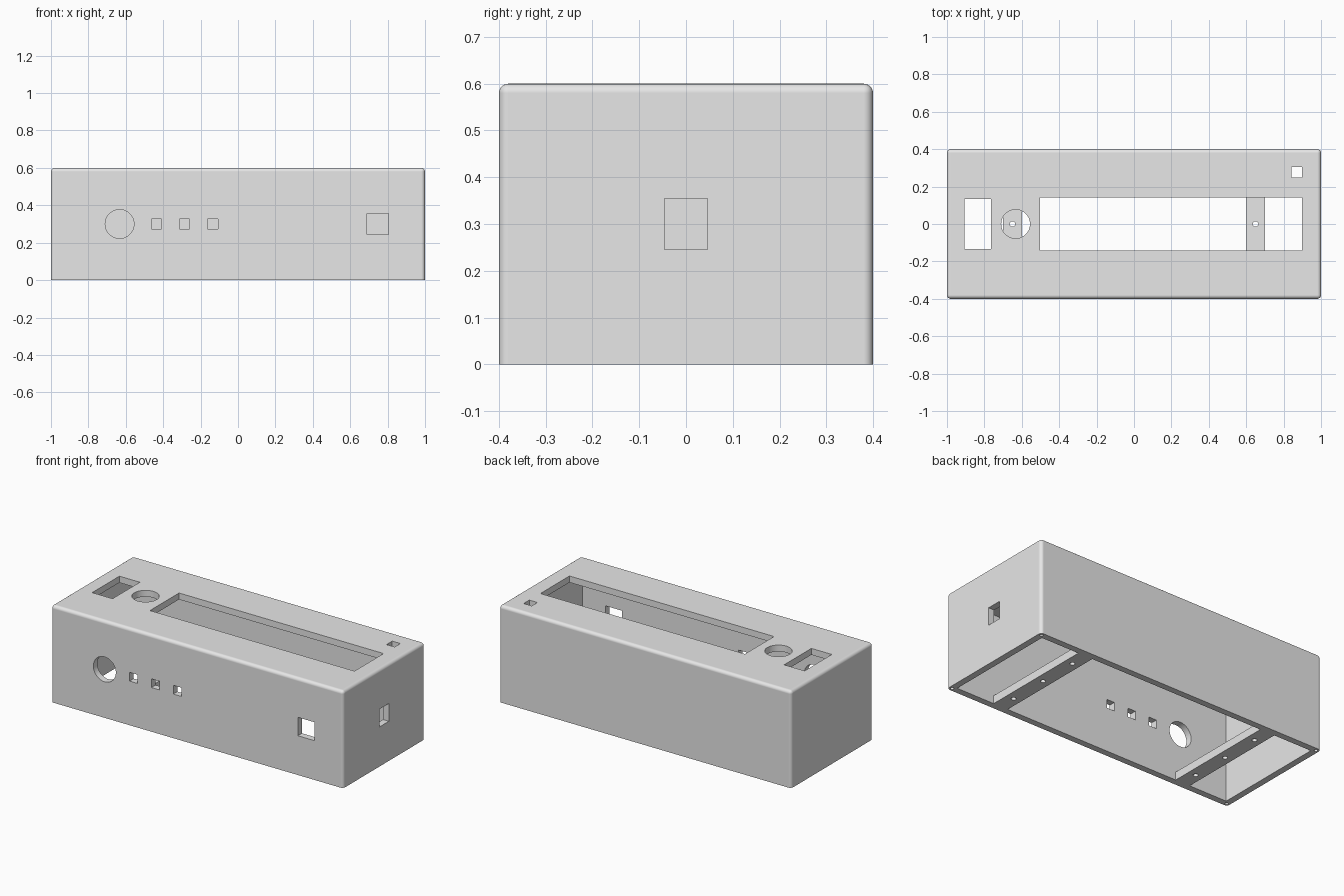
import bpy
import bmesh
import math
from mathutils import Matrix, Vector

old = bpy.data.objects.get("Cube")
if old:
    bpy.data.objects.remove(old, do_unlink=True)

LENGTH, WIDTH, HEIGHT = 2.0, 0.8, 0.6
WALL = 0.04
BAR_X, BAR_HEIGHT = 0.65, 0.05
MID_Z = 0.3

grey = bpy.data.materials.new("plain grey")
grey.use_nodes = True
grey.diffuse_color = (0.8, 0.8, 0.8, 1)
grey.node_tree.nodes["Principled BSDF"].inputs["Base Color"].default_value = (0.8, 0.8, 0.8, 1)


def finish(bm, name):
    mesh = bpy.data.meshes.new(name)
    bmesh.ops.recalc_face_normals(bm, faces=bm.faces)
    bm.to_mesh(mesh)
    bm.free()
    mesh.materials.append(grey)
    obj = bpy.data.objects.new(name, mesh)
    bpy.context.collection.objects.link(obj)
    return obj


def box(name, center, size, rounding=0):
    bm = bmesh.new()
    matrix = Matrix.Translation(center) @ Matrix.Diagonal((*size, 1))
    bmesh.ops.create_cube(bm, size=1, matrix=matrix)
    if rounding:
        # Round every edge except those around the open base
        edges = [e for e in bm.edges if max(v.co.z for v in e.verts) > center[2]]
        bmesh.ops.bevel(bm, geom=edges, offset=rounding, segments=6,
                        profile=0.5, affect='EDGES')
    return finish(bm, name)


def rod(name, center, radius, depth, axis='Z', sides=48):
    bm = bmesh.new()
    turn = Matrix.Rotation(math.pi / 2, 4, 'X') if axis == 'Y' else Matrix()
    bmesh.ops.create_cone(bm, cap_ends=True, segments=sides, radius1=radius,
                          radius2=radius, depth=depth,
                          matrix=Matrix.Translation(center) @ turn)
    return finish(bm, name)


def cut(target, cutters):
    # Subtract each cutter, bake the result and discard the cutters
    for c in cutters:
        c.hide_render = True
        mod = target.modifiers.new("cut", 'BOOLEAN')
        mod.operation = 'DIFFERENCE'
        mod.solver = 'EXACT'
        mod.object = c
    bpy.context.view_layer.update()
    graph = bpy.context.evaluated_depsgraph_get()
    baked = bpy.data.meshes.new_from_object(target.evaluated_get(graph))
    target.modifiers.clear()
    target.data = baked
    for c in cutters:
        bpy.data.objects.remove(c, do_unlink=True)


def smooth(obj):
    bpy.ops.object.select_all(action='DESELECT')
    obj.select_set(True)
    bpy.context.view_layer.objects.active = obj
    bpy.ops.object.shade_smooth_by_angle(angle=math.radians(30))
    mod = obj.modifiers.new("flat panels", 'WEIGHTED_NORMAL')
    mod.keep_sharp = True


# Rounded case, open underneath
case = box("case", (0, 0, HEIGHT / 2), (LENGTH, WIDTH, HEIGHT), rounding=0.02)
inside_top = HEIGHT - WALL
cutters = [box("cavity", (0, 0, inside_top / 2 - 0.1),
               (LENGTH - 2 * WALL, WIDTH - 2 * WALL, inside_top + 0.2))]

# Top openings: end window, display slot, small indicator, round button
for x, y, w, d in ((-0.835, 0, 0.14, 0.266), (0.197, 0, 1.4, 0.284),
                   (0.87, 0.277, 0.056, 0.056)):
    cutters.append(box("top_opening", (x, y, HEIGHT), (w, d, 0.2)))
cutters.append(rod("top_round_opening", (-0.633, 0, HEIGHT), 0.077, 0.2))

# Front openings: knob, three small squares, one larger square
cutters.append(rod("front_round_opening", (-0.633, -WIDTH / 2, MID_Z), 0.077, 0.2, 'Y'))
for x in (-0.435, -0.285, -0.135):
    cutters.append(box("front_small_opening", (x, -WIDTH / 2, MID_Z), (0.054, 0.2, 0.054)))
cutters.append(box("front_large_opening", (0.747, -WIDTH / 2, MID_Z), (0.114, 0.2, 0.114)))

# Side opening
cutters.append(box("side_opening", (LENGTH / 2, 0, MID_Z), (0.2, 0.092, 0.11)))

# Screw holes in the corners of the rim
for sx in (-1, 1):
    for sy in (-1, 1):
        cutters.append(rod("corner_screw_hole", (sx * 0.98, sy * 0.38, 0), 0.01, 0.2, sides=16))
cut(case, cutters)
smooth(case)

# Cross bars under the case, each with three screw holes
for name, side in (("left_cross_bar", 1), ("right_cross_bar", -1)):
    bar = box(name, (side * BAR_X, 0, BAR_HEIGHT / 2),
              (0.1, WIDTH - 2 * WALL, BAR_HEIGHT))
    cut(bar, [rod("bar_screw_hole", (side * BAR_X, y, 0), 0.0145, 0.3, sides=24)
              for y in (-0.25, 0, 0.25)])
    smooth(bar)
